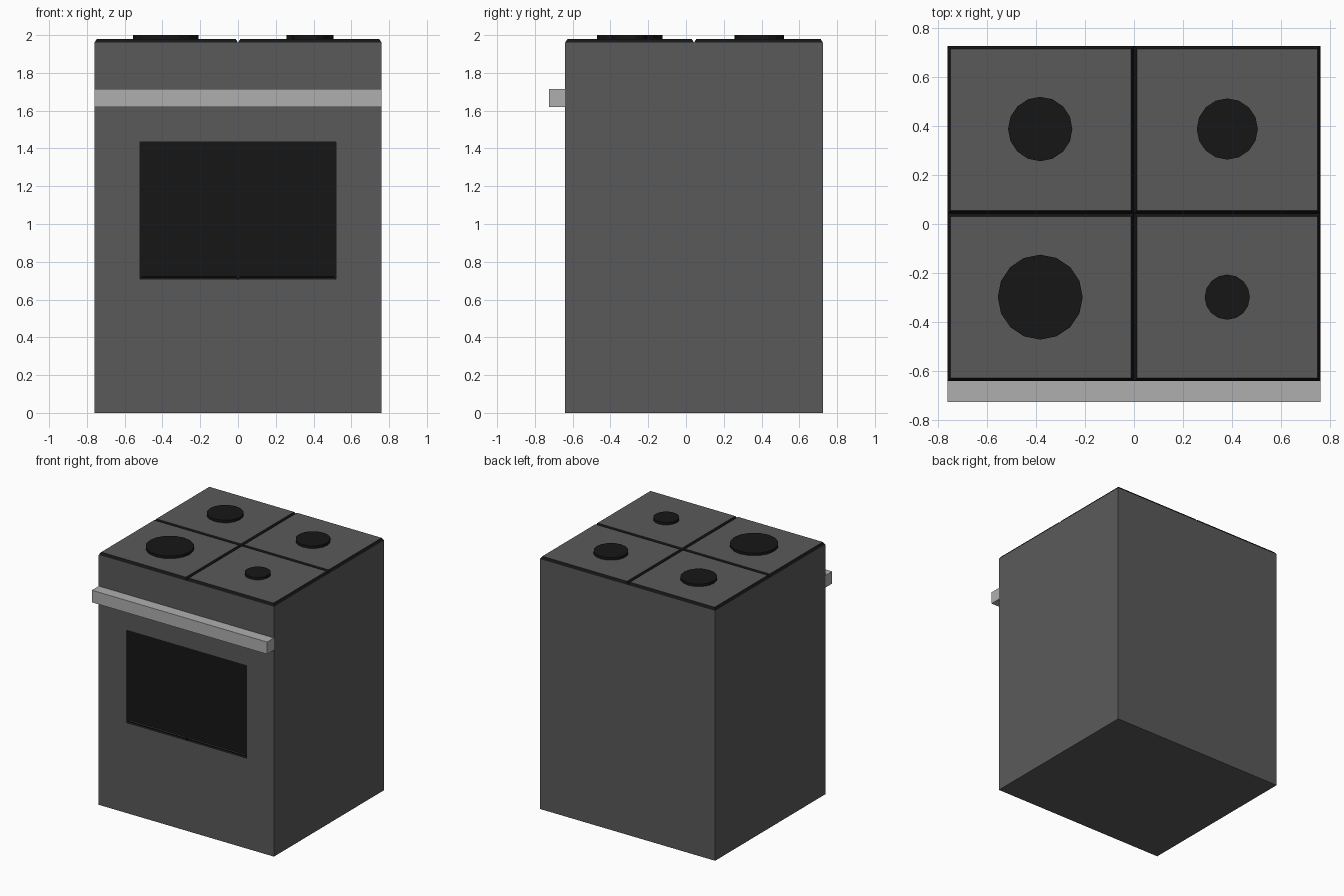
import bpy, bmesh
from mathutils import Matrix, Vector

if "Cube" in bpy.data.objects:
    bpy.data.objects.remove(bpy.data.objects["Cube"])

W, YF, YB, ZB, ZT = 0.76, -0.64, 0.725, 1.96, 1.98
YM = (YF + YB) / 2


def material(name, v):
    m = bpy.data.materials.new(name)
    m.diffuse_color = (v, v, v, 1)
    m.use_nodes = True
    m.node_tree.nodes["Principled BSDF"].inputs["Base Color"].default_value = m.diffuse_color
    return m


GREY = material("dark_grey", 0.102)
BLACK = material("black", 0.008)
SILVER = material("silver", 0.43)


def finish(bm, name, *mats):
    me = bpy.data.meshes.new(name)
    bm.to_mesh(me)
    bm.free()
    for m in mats:
        me.materials.append(m)
    ob = bpy.data.objects.new(name, me)
    bpy.context.collection.objects.link(ob)
    return ob


def add_box(bm, lo, hi):
    lo, hi = Vector(lo), Vector(hi)
    size = hi - lo
    mat = Matrix.Translation((lo + hi) / 2) @ Matrix.Diagonal((*size, 1))
    bmesh.ops.create_cube(bm, size=1, matrix=mat)


def facing(bm, axis):
    bm.normal_update()
    return [f for f in bm.faces if f.normal.dot(Vector(axis)) > 0.99]


# Body box
bm = bmesh.new()
add_box(bm, (-W, YF, 0), (W, YB, ZB))

# Recessed oven window in the front
front = facing(bm, (0, -1, 0))[0]
bmesh.ops.inset_region(bm, faces=[front], thickness=0.2)
for v in front.verts:
    v.co.x = 0.52 if v.co.x > 0 else -0.52
    v.co.z = 1.433 if v.co.z > ZB / 2 else 0.705
bmesh.ops.inset_region(bm, faces=[front], thickness=0.0001, depth=-0.015)
front.material_index = 1

# Hob: four raised plates with black chamfered borders
for no in ((1, 0, 0), (0, 1, 0)):
    top = facing(bm, (0, 0, 1))
    geom = set(top)
    for f in top:
        geom.update(f.edges, f.verts)
    bmesh.ops.bisect_plane(bm, geom=list(geom), plane_co=(0, YM, 0), plane_no=no)
plates = facing(bm, (0, 0, 1))
border = bmesh.ops.inset_individual(bm, faces=plates, thickness=0.018, depth=ZT - ZB)
for f in border["faces"]:
    f.material_index = 1
finish(bm, "oven_body", GREY, BLACK)

# Door handle
bm = bmesh.new()
add_box(bm, (-W, -0.725, 1.62), (W, YF, 1.715))
finish(bm, "door_handle", SILVER)

# Burners
for name, x, y, r in (("back_left", -0.382, 0.387, 0.131),
                      ("back_right", 0.38, 0.387, 0.1245),
                      ("front_left", -0.382, -0.298, 0.173),
                      ("front_right", 0.38, -0.298, 0.092)):
    bm = bmesh.new()
    bmesh.ops.create_cone(bm, cap_ends=True, segments=16, radius1=r, radius2=r,
                          depth=2.0 - ZT, matrix=Matrix.Translation((x, y, (2 + ZT) / 2)))
    finish(bm, name + "_burner", BLACK)
